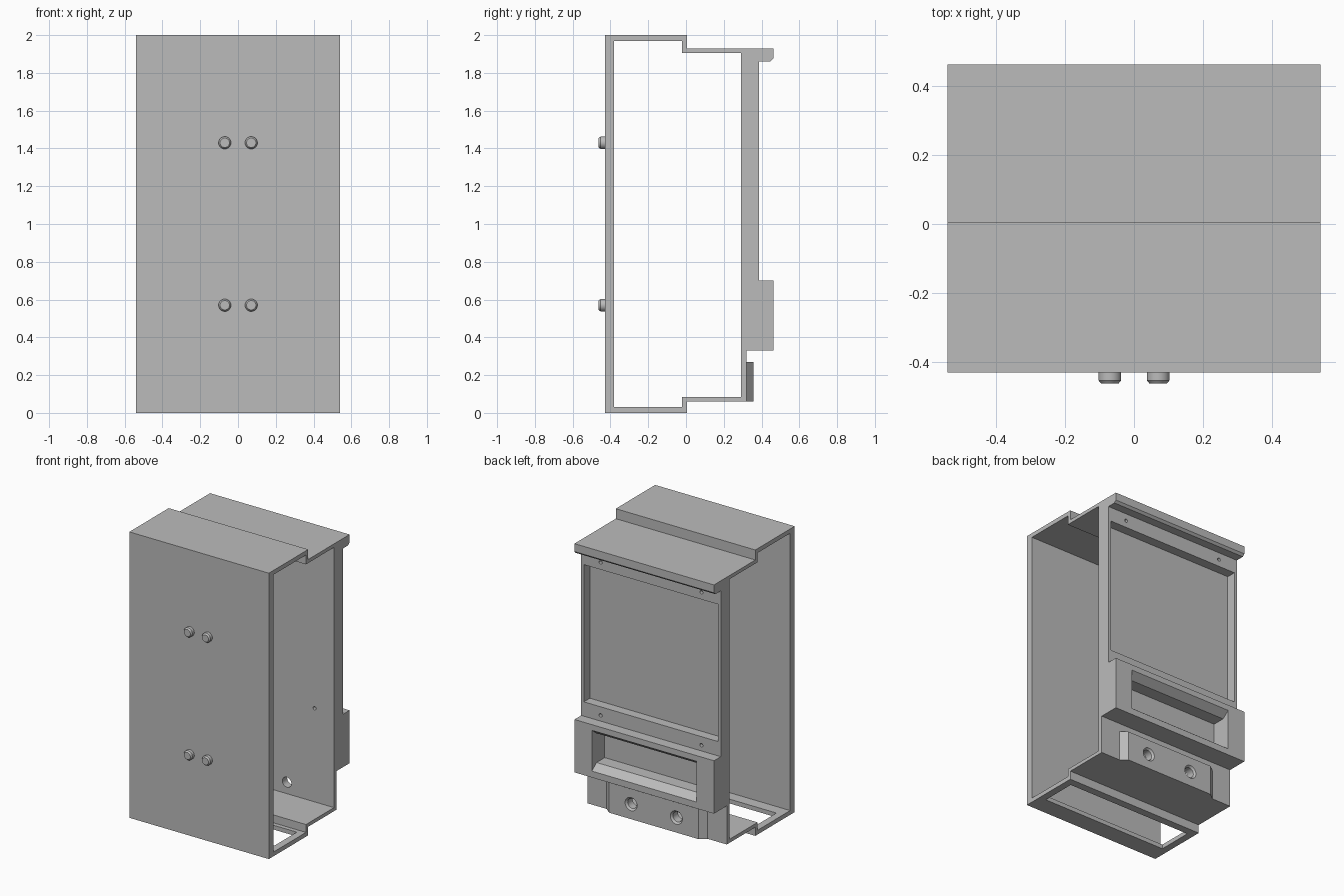
import bpy
import bmesh
import math
from mathutils import Matrix

default = bpy.data.objects.get("Cube")
if default:
    bpy.data.objects.remove(default, do_unlink=True)

grey = bpy.data.materials.new("plain grey")
grey.use_nodes = True
grey.diffuse_color = (0.5, 0.5, 0.5, 1)
grey.node_tree.nodes["Principled BSDF"].inputs["Base Color"].default_value = (0.5, 0.5, 0.5, 1)

HALF = 0.54    # half the body width
BACK = 0.462   # rearmost plane


def finish(name, bm):
    bmesh.ops.recalc_face_normals(bm, faces=bm.faces)
    mesh = bpy.data.meshes.new(name)
    bm.to_mesh(mesh)
    bm.free()
    mesh.materials.append(grey)
    obj = bpy.data.objects.new(name, mesh)
    bpy.context.collection.objects.link(obj)
    return obj


def prism(name, points, place, shift):
    """Extrude a flat outline along the vector shift."""
    bm = bmesh.new()
    face = bm.faces.new([bm.verts.new(place(a, b)) for a, b in points])
    new = bmesh.ops.extrude_face_region(bm, geom=[face])["geom"]
    bmesh.ops.translate(bm, vec=shift, verts=[v for v in new if isinstance(v, bmesh.types.BMVert)])
    return finish(name, bm)


def side_prism(name, points, half):
    return prism(name, points, lambda y, z: (-half, y, z), (2 * half, 0, 0))


def box(name, x, y, z):
    return side_prism(name, [(y[0], z[0]), (y[1], z[0]), (y[1], z[1]), (y[0], z[1])], x)


def rod(name, x, z, y0, y1, r0, r1=None, sides=32):
    """Round bar along y, optionally tapered."""
    bm = bmesh.new()
    turn = Matrix.Translation((x, (y0 + y1) / 2, z)) @ Matrix.Rotation(-math.pi / 2, 4, "X")
    bmesh.ops.create_cone(bm, cap_ends=True, segments=sides, radius1=r0,
                          radius2=r0 if r1 is None else r1, depth=y1 - y0, matrix=turn)
    return finish(name, bm)


def cut(obj, cutters):
    """Subtract the cutters, bake the result and remove them."""
    for c in cutters:
        c.hide_render = True
        mod = obj.modifiers.new("cut", "BOOLEAN")
        mod.operation, mod.solver, mod.object = "DIFFERENCE", "EXACT", c
    deps = bpy.context.evaluated_depsgraph_get()
    deps.update()
    baked = bpy.data.meshes.new_from_object(obj.evaluated_get(deps))
    obj.modifiers.clear()
    obj.data = baked
    for c in cutters:
        bpy.data.objects.remove(c, do_unlink=True)


def smooth(obj):
    bpy.ops.object.select_all(action="DESELECT")
    obj.select_set(True)
    bpy.context.view_layer.objects.active = obj
    bpy.ops.object.shade_smooth_by_angle(angle=math.radians(30))


# Housing: one stepped profile, open at both sides
outer = [(-0.43, 0), (0.005, 0), (0.005, 0.06), (0.32, 0.06), (0.32, 0.33),
         (BACK, 0.33), (BACK, 0.7), (0.387, 0.7), (0.387, 1.86), (0.447, 1.86),
         (BACK, 1.875), (BACK, 1.93), (0.005, 1.93), (0.005, 2), (-0.43, 2)]
inner = [(-0.38, 0.03), (-0.02, 0.03), (-0.02, 0.085), (0.29, 0.085),
         (0.29, 1.905), (-0.02, 1.905), (-0.02, 1.97), (-0.38, 1.97)]
housing = side_prism("housing", outer, HALF)

# Recesses and openings
cutters = [
    side_prism("interior", inner, HALF + 0.1),
    box("panel_recess", 0.52, (0.32, 0.42), (0.8, 1.76)),
    side_prism("slot_recess", [(0.32, 0.415), (0.41, 0.415), (BACK, 0.375), (0.5, 0.375),
                               (0.5, 0.66), (BACK, 0.66), (0.41, 0.62), (0.32, 0.62)], 0.405),
    box("floor_opening", 0.49, (-0.3, -0.05), (-0.1, 0.05)),
]
for side in (-1, 1):
    for z in (0.74, 1.81):
        cutters.append(rod("screw_hole", side * 0.39, z, 0.2, 0.43, 0.012, sides=16))
    cutters.append(rod("socket_bore", side * 0.175, 0.165, 0.2, 0.4, 0.035))
cut(housing, cutters)
smooth(housing)

# Raised socket plate with slanted ends and countersunk holes
plate = prism("socket_plate", [(-0.39, 0.32), (0.39, 0.32), (0.345, 0.357), (-0.345, 0.357)],
              lambda x, y: (x, y, 0.06), (0, 0, 0.21))
cutters = []
for side in (-1, 1):
    cutters.append(rod("socket_bore", side * 0.175, 0.165, 0.3, 0.4, 0.035))
    cutters.append(rod("socket_flare", side * 0.175, 0.165, 0.343, 0.363, 0.034, 0.052))
cut(plate, cutters)
smooth(plate)

# Four chamfered pegs on the front
for side, label in ((-1, "right"), (1, "left")):
    for z, level in ((0.57, "lower"), (1.43, "upper")):
        peg = rod(f"{level}_{label}_peg", side * 0.07, z, -0.452, -0.43, 0.033)
        tip = rod(f"{level}_{label}_peg_tip", side * 0.07, z, -BACK, -0.452, 0.025, 0.033)
        smooth(peg)
        smooth(tip)
